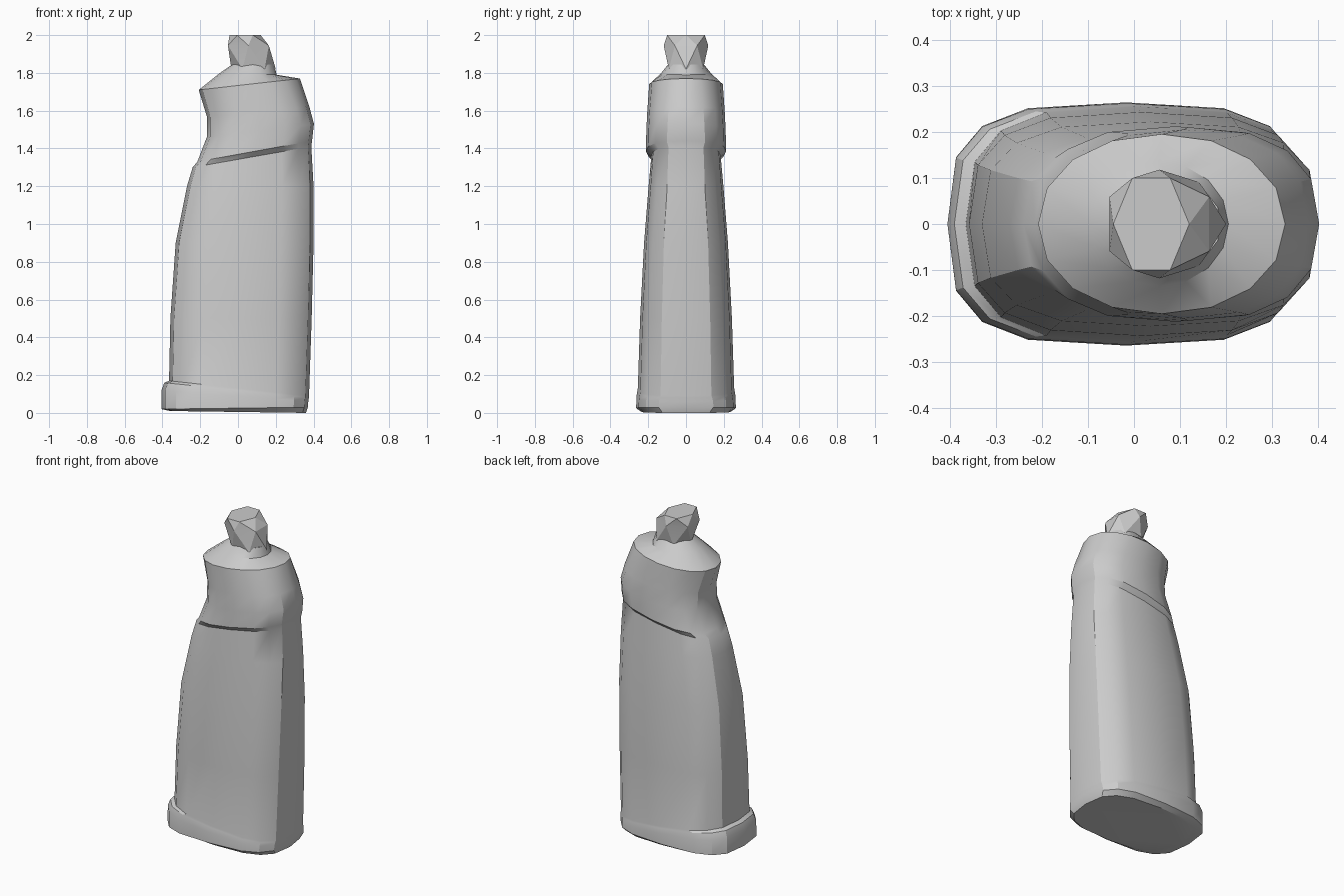
import bpy
import bmesh
from math import cos, sin, pi, radians, copysign

if "Cube" in bpy.data.objects:
    bpy.data.objects.remove(bpy.data.objects["Cube"], do_unlink=True)

grey = bpy.data.materials.new("plain grey")
grey.use_nodes = True
grey.diffuse_color = (0.6, 0.6, 0.6, 1)
grey.node_tree.nodes["Principled BSDF"].inputs["Base Color"].default_value = (0.6, 0.6, 0.6, 1)


def power(v, e):
    return copysign(abs(v) ** (2 / e), v)


def ring(bm, sides, z_left, z_right, x_min, x_max, depth, e, turn=0.0):
    """Rounded cross-section whose height tilts from its left end to its right end."""
    verts = []
    for i in range(sides):
        a = 2 * pi * (i + turn) / sides
        u, v = power(cos(a), e), power(sin(a), e)
        x = (x_min + x_max) / 2 + u * (x_max - x_min) / 2
        z = z_left + (z_right - z_left) * (u + 1) / 2
        verts.append(bm.verts.new((x, v * depth, z)))
    return verts


def loft(name, sides, sections, sharp, twist=False):
    bm = bmesh.new()
    rings = [ring(bm, sides, *s, turn=k * 0.5 if twist else 0)
             for k, s in enumerate(sections)]
    for a, b in zip(rings, rings[1:]):
        for i in range(sides):
            j = (i + 1) % sides
            if twist:
                bm.faces.new((a[i], a[j], b[i]))
                bm.faces.new((a[j], b[j], b[i]))
            else:
                bm.faces.new((a[i], a[j], b[j], b[i]))
    bm.faces.new(rings[0][::-1])
    bm.faces.new(rings[-1])
    bmesh.ops.recalc_face_normals(bm, faces=bm.faces)
    mesh = bpy.data.meshes.new(name)
    bm.to_mesh(mesh)
    bm.free()
    mesh.materials.append(grey)
    mesh.shade_smooth()
    mesh.set_sharp_from_angle(angle=radians(sharp))
    obj = bpy.data.objects.new(name, mesh)
    bpy.context.collection.objects.link(obj)
    return obj


# Bottle: z left, z right, x min, x max, half depth, squareness
loft("bottle_body", 16, [
    # foot with a lip on one end
    (0.01, 0.00, -0.36, 0.36, 0.235, 3),
    (0.02, 0.03, -0.405, 0.37, 0.264, 3.2),
    (0.12, 0.06, -0.405, 0.372, 0.262, 3.2),
    (0.16, 0.08, -0.39, 0.375, 0.257, 3.1),
    (0.17, 0.09, -0.365, 0.376, 0.255, 3),
    # tapering wall
    (0.50, 0.50, -0.358, 0.39, 0.243, 3),
    (0.90, 0.90, -0.33, 0.40, 0.222, 3),
    (1.20, 1.20, -0.27, 0.40, 0.198, 2.8),
    (1.30, 1.41, -0.24, 0.388, 0.184, 2.8),
    # overhanging slanted shoulder
    (1.33, 1.44, -0.215, 0.392, 0.212, 2.6),
    (1.46, 1.53, -0.165, 0.402, 0.21, 2.5),
    (1.57, 1.62, -0.165, 0.378, 0.205, 2.4),
    (1.71, 1.77, -0.208, 0.328, 0.195, 2.1),
    # neck
    (1.80, 1.79, -0.095, 0.205, 0.135, 2),
    (1.845, 1.845, -0.03, 0.19, 0.095, 2),
], 28)

# Faceted cap
loft("cap", 6, [
    (1.82, 1.82, -0.035, 0.20, 0.105, 2),
    (1.945, 1.945, -0.07, 0.18, 0.118, 2),
    (2.00, 2.00, -0.045, 0.12, 0.115, 2),
], 15, twist=True)
